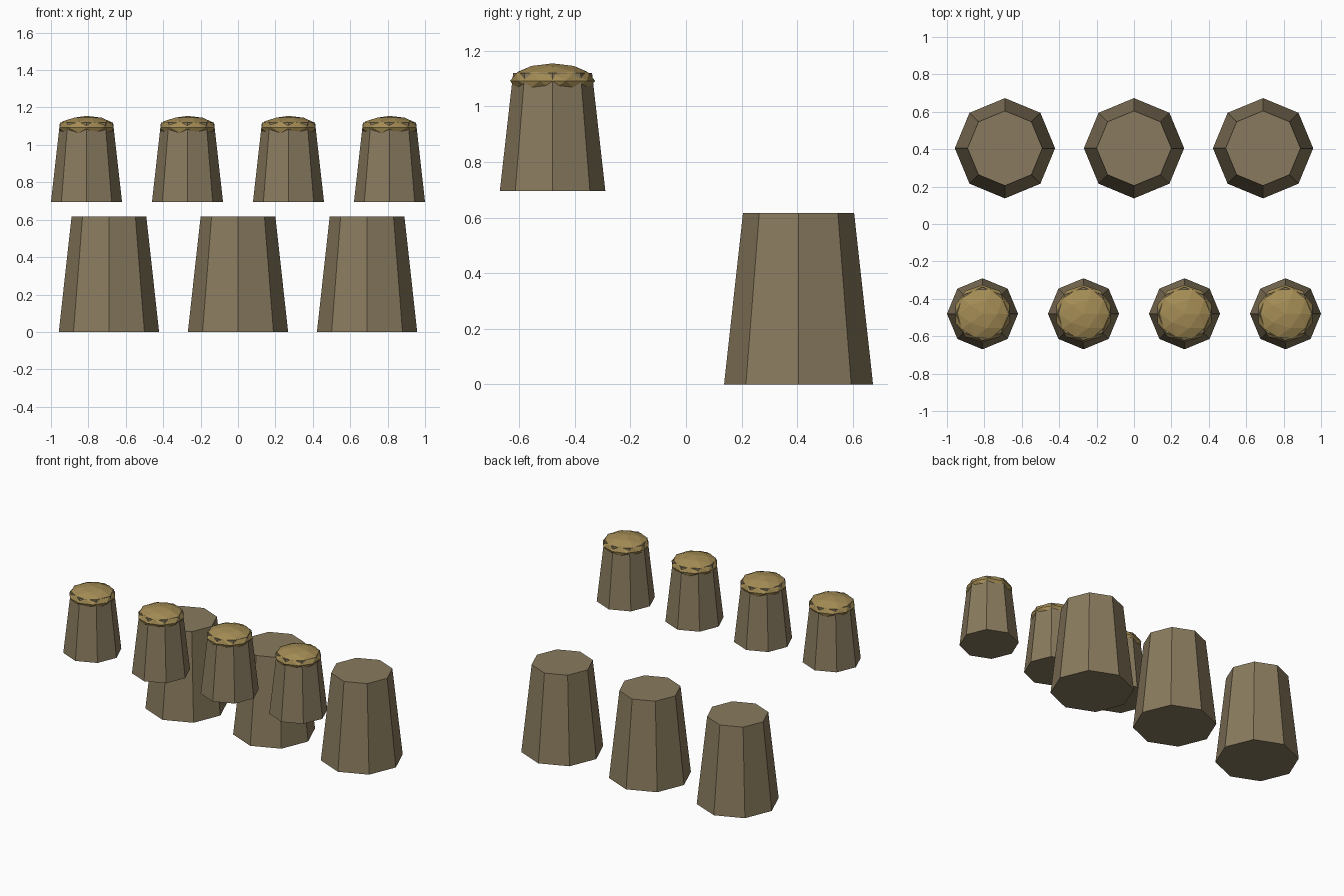
import bpy
import math

if "Cube" in bpy.data.objects:
    bpy.data.objects.remove(bpy.data.objects["Cube"])


def material(name, rgb):
    m = bpy.data.materials.new(name)
    m.diffuse_color = (*rgb, 1)
    m.use_nodes = True
    m.node_tree.nodes["Principled BSDF"].inputs["Base Color"].default_value = m.diffuse_color
    return m


BROWN = material("dull_brown", (0.25, 0.195, 0.112))
GOLD = material("straw_gold", (0.37, 0.262, 0.09))


def tapered_post(name, x, y, z0, z1, r0, r1):
    """Eight-sided tapered post with corners on the axes."""
    bpy.ops.mesh.primitive_cone_add(vertices=8, radius1=r0, radius2=r1,
                                    depth=z1 - z0, location=(x, y, (z0 + z1) / 2))
    ob = bpy.context.object
    ob.name = name
    ob.data.materials.append(BROWN)


def domed_cap(name, x, y, z, r, h):
    """Flattened faceted ball sunk over the top of a post."""
    bpy.ops.mesh.primitive_ico_sphere_add(subdivisions=2, radius=1, location=(x, y, z))
    ob = bpy.context.object
    ob.name = name
    ob.scale = (r, r, h)
    ob.data.materials.append(GOLD)


# Back row: three large posts on the ground
for i in range(3):
    tapered_post(f"large_post_{i + 1}", (i - 1) * 0.69, 0.405, 0, 0.616, 0.268, 0.2)

# Front row: four small raised posts with domed caps
for i in range(4):
    x = (i - 1.5) * 0.54
    tapered_post(f"small_post_{i + 1}", x, -0.48, 0.695, 1.12, 0.19, 0.142)
    domed_cap(f"domed_cap_{i + 1}", x, -0.48, 1.092, 0.153, 0.063)
